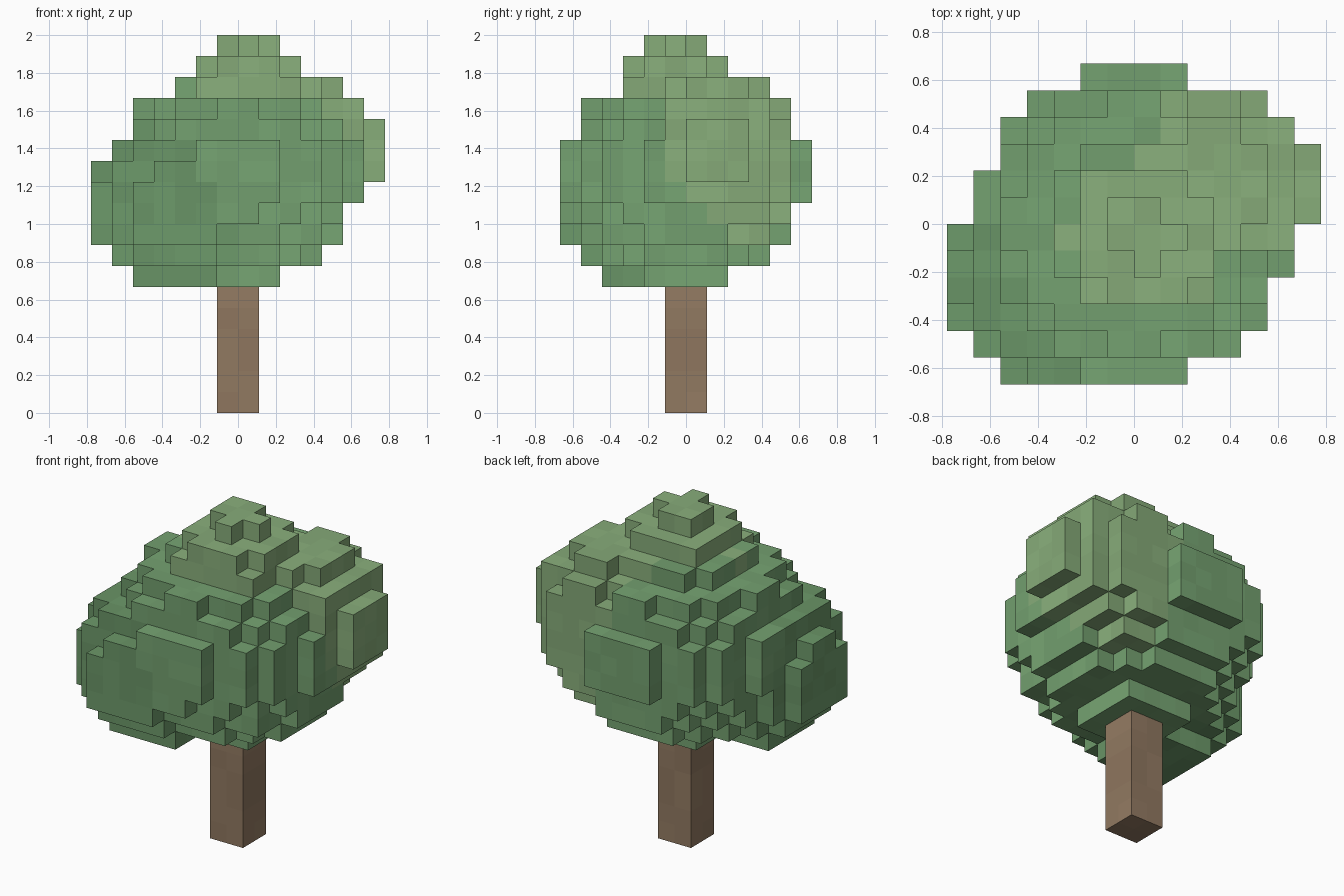
import bpy, bmesh, itertools, random
from mathutils import Vector

if "Cube" in bpy.data.objects:
    bpy.data.objects.remove(bpy.data.objects["Cube"])

random.seed(4)
U = 1 / 9  # voxel edge length
DARK, MID, LIGHT = (0.148, 0.312, 0.140), (0.178, 0.362, 0.165), (0.245, 0.418, 0.195)
WOOD = (0.285, 0.192, 0.120)

# Foliage lumps in voxel units: name, centre, squared radii, colour
LUMPS = [
    ("crown_centre", (0, -0.02, 11.32), (34.5, 34.5, 27.2), MID),
    ("crown_left", (-3, -2, 9.9), (16.7, 16.7, 16.7), DARK),
    ("crown_right", (3, 1.5, 12.5), (14.8, 14.8, 14.8), LIGHT),
    ("crown_lower_right", (3, 3, 10.2), (4.8, 4.8, 4.8), LIGHT),
    ("crown_top", (0.3, -0.3, 14.4), (11.3, 11.3, 11.3), LIGHT),
]


def material(name, rgb, shade):
    m = bpy.data.materials.new(name)
    m.diffuse_color = (*[c * shade for c in rgb], 1)
    m.use_nodes = True
    m.node_tree.nodes["Principled BSDF"].inputs["Base Color"].default_value = m.diffuse_color
    return m


def inside_value(cell, centre, sq):
    return sum((c + 0.5 - o) ** 2 / s for c, o, s in zip(cell, centre, sq))


# Work out which voxels are filled and which part owns each
owner = {}
for cell in itertools.product(range(-8, 8), range(-8, 8), range(5, 19)):
    hits = [(inside_value(cell, c, s), n) for n, c, s, _ in LUMPS]
    hits = [h for h in hits if h[0] <= 1]
    if hits:
        owner[cell] = min(hits)[1]
for cell in itertools.product((-1, 0), (-1, 0), range(0, 6)):
    owner[cell] = "trunk"


def build_part(name, rgb):
    """Mesh the exposed voxel faces belonging to one part."""
    bm = bmesh.new()
    verts = {}

    def vert(p):
        if p not in verts:
            verts[p] = bm.verts.new(Vector(p) * U)
        return verts[p]

    for cell in [c for c, n in owner.items() if n == name]:
        shade = random.randrange(3)
        for axis in range(3):
            for side in (0, 1):
                near = list(cell)
                near[axis] += 2 * side - 1
                if tuple(near) in owner:
                    continue
                u, v = (axis + 1) % 3, (axis + 2) % 3
                ring = []
                for a, b in ((0, 0), (1, 0), (1, 1), (0, 1)):
                    p = list(cell)
                    p[axis] += side
                    p[u] += a
                    p[v] += b
                    ring.append(vert(tuple(p)))
                f = bm.faces.new(ring if side else ring[::-1])
                f.material_index = shade
    mesh = bpy.data.meshes.new(name)
    bm.to_mesh(mesh)
    bm.free()
    for i, k in enumerate((0.95, 1.0, 1.05)):
        mesh.materials.append(material(f"{name}_shade_{i}", rgb, k))
    bpy.context.collection.objects.link(bpy.data.objects.new(name, mesh))


# Foliage and trunk
for name, _, _, rgb in LUMPS:
    build_part(name, rgb)
build_part("trunk", WOOD)
